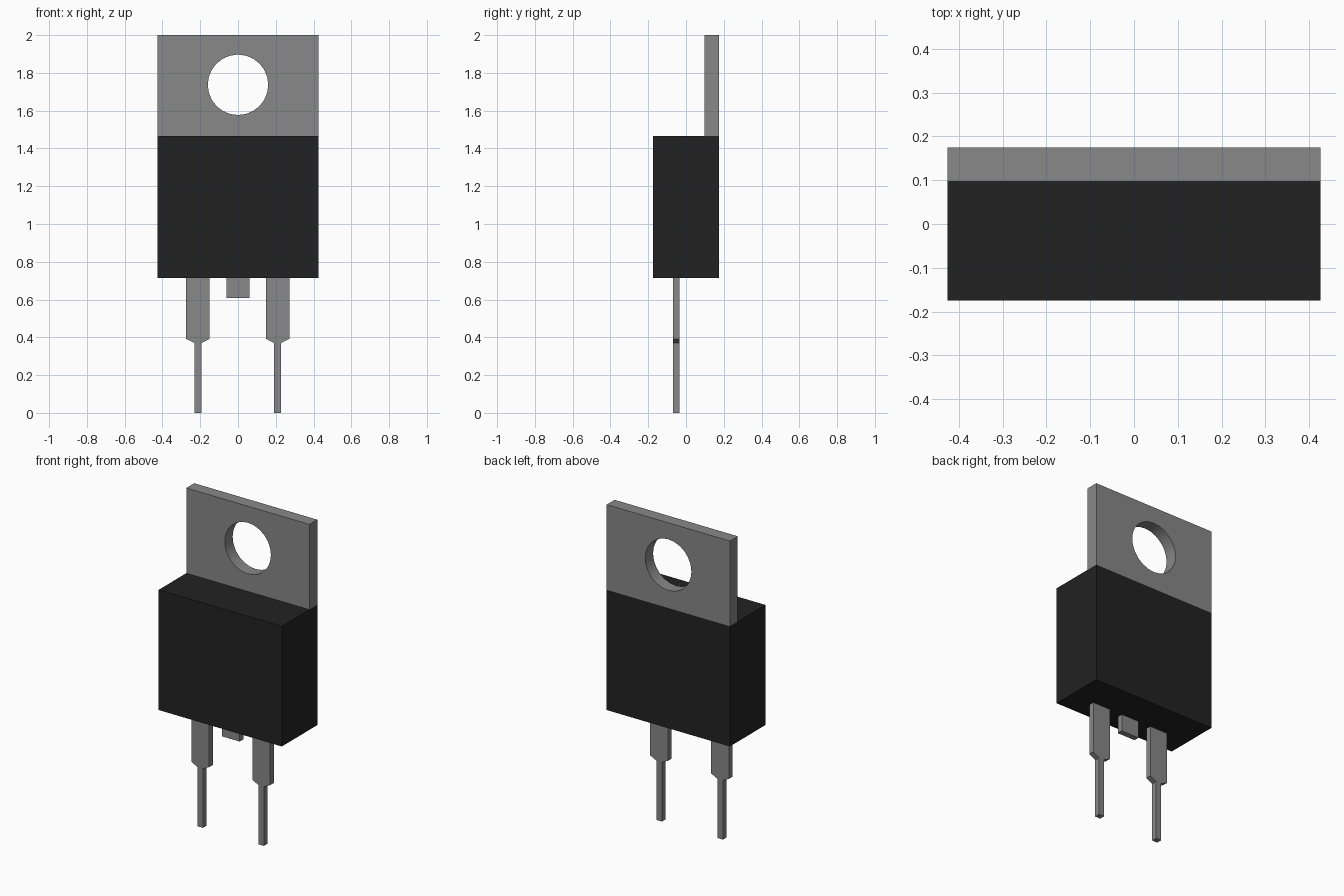
import bpy
import bmesh
import math

cube = bpy.data.objects.get("Cube")
if cube:
    bpy.data.objects.remove(cube, do_unlink=True)


def make_material(name, color):
    mat = bpy.data.materials.new(name)
    mat.use_nodes = True
    mat.diffuse_color = color
    mat.node_tree.nodes["Principled BSDF"].inputs["Base Color"].default_value = color
    return mat


METAL = make_material("grey metal", (0.246, 0.246, 0.246, 1))
PLASTIC = make_material("black plastic", (0.016, 0.016, 0.016, 1))


def rect(x0, x1, z0, z1):
    return [(x0, z0), (x1, z0), (x1, z1), (x0, z1)]


def prism(name, loops, y0, y1, mat):
    """Extrude an x-z outline (plus optional hole loops) from y0 to y1."""
    bm = bmesh.new()
    edges = []
    for loop in loops:
        verts = [bm.verts.new((x, y0, z)) for x, z in loop]
        edges += [bm.edges.new((v, verts[i - 1])) for i, v in enumerate(verts)]
    if len(loops) == 1:
        bm.faces.new(verts)
    else:
        bmesh.ops.triangle_fill(bm, use_beauty=True, edges=edges, normal=(0, -1, 0))
    result = bmesh.ops.extrude_face_region(bm, geom=bm.faces[:], use_keep_orig=True)
    moved = [g for g in result["geom"] if isinstance(g, bmesh.types.BMVert)]
    bmesh.ops.translate(bm, verts=moved, vec=(0, y1 - y0, 0))
    bmesh.ops.recalc_face_normals(bm, faces=bm.faces[:])
    mesh = bpy.data.meshes.new(name)
    bm.to_mesh(mesh)
    bm.free()
    mesh.materials.append(mat)
    obj = bpy.data.objects.new(name, mesh)
    bpy.context.collection.objects.link(obj)
    return obj


W = 0.426          # half width of body and tab
BACK = 0.175       # back plane
BODY_BOTTOM, BODY_TOP = 0.715, 1.467

# Moulded plastic body
prism("body", [rect(-W, W, BODY_BOTTOM, BODY_TOP)], -BACK, BACK, PLASTIC)

# Metal mounting tab with a round bolt hole
SIDES = 24
hole = [(0.16 * math.cos(2 * math.pi * i / SIDES),
         1.737 + 0.16 * math.sin(2 * math.pi * i / SIDES)) for i in range(SIDES)]
tab = prism("mounting_tab", [rect(-W, W, BODY_TOP, 2.0), hole], 0.097, BACK, METAL)
bpy.ops.object.select_all(action="DESELECT")
tab.select_set(True)
bpy.context.view_layer.objects.active = tab
bpy.ops.object.shade_smooth_by_angle(angle=math.radians(30))

# Two long leads, wide at the top and stepping down to a thin pin
LEAD_Y = (-0.07, -0.035)
half = [(0.0185, 0.0), (0.0185, 0.37), (0.062, 0.392), (0.062, BODY_BOTTOM)]
profile = half + [(-x, z) for x, z in reversed(half)]
for name, cx in (("right_lead", -0.212), ("left_lead", 0.21)):
    prism(name, [[(cx + x, z) for x, z in profile]], *LEAD_Y, METAL)

# Cut-off centre lead
prism("centre_lead_stub", [rect(-0.062, 0.061, 0.608, BODY_BOTTOM)], *LEAD_Y, METAL)
